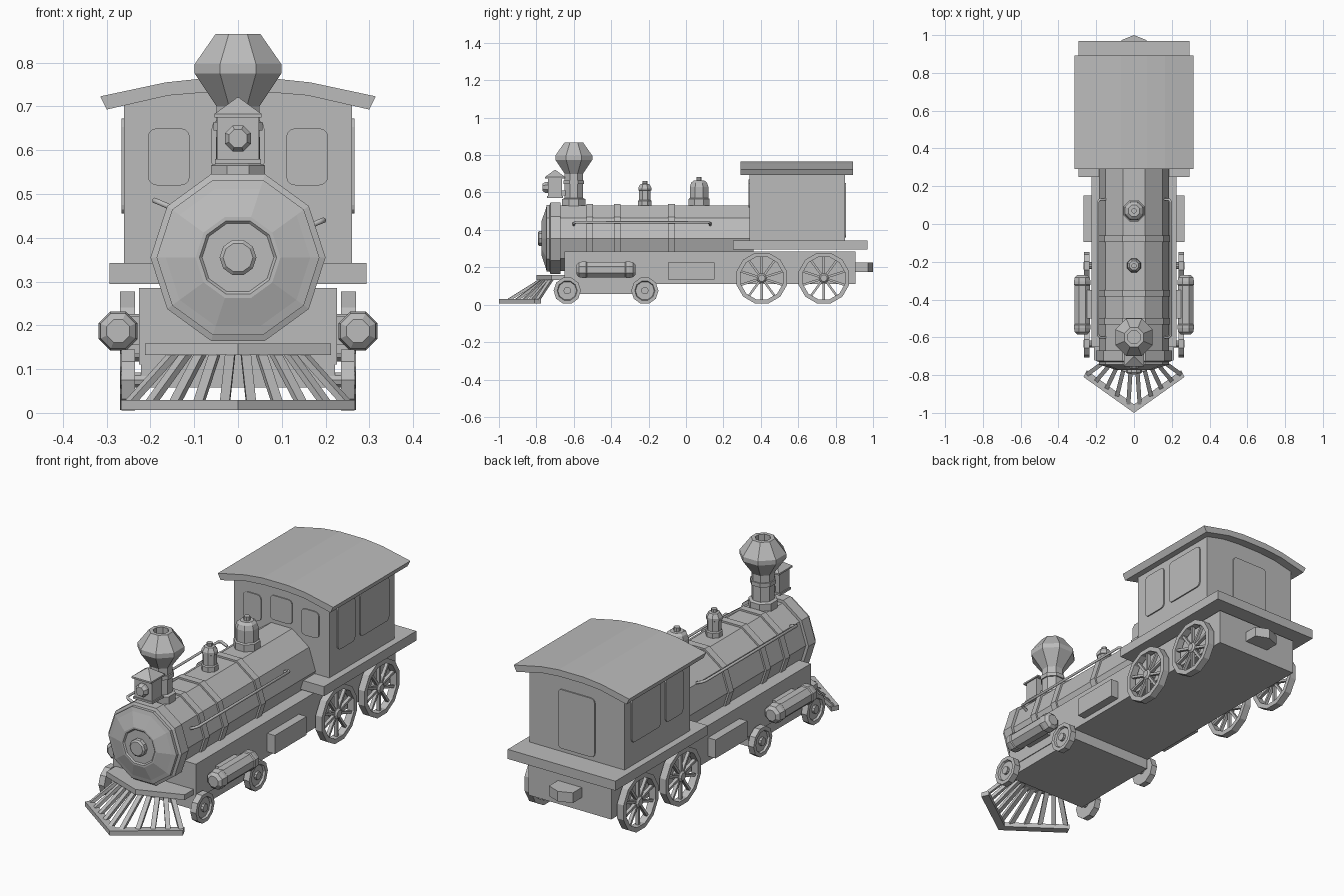
import bpy, bmesh, math
from mathutils import Vector

if "Cube" in bpy.data.objects:
    bpy.data.objects.remove(bpy.data.objects["Cube"], do_unlink=True)

grey = bpy.data.materials.new("plain grey")
grey.use_nodes = True
grey.diffuse_color = (0.5, 0.5, 0.5, 1)
bsdf = next(n for n in grey.node_tree.nodes if n.type == 'BSDF_PRINCIPLED')
bsdf.inputs["Base Color"].default_value = (0.5, 0.5, 0.5, 1)
bsdf.inputs["Roughness"].default_value = 0.8


def place(axis, u, v, h):
    """Map section coordinates u, v and length h to the world for an axis."""
    return Vector({'X': (h, u, v), 'Y': (u, h, v), 'Z': (u, v, h)}[axis])


def finish(name, bm):
    bmesh.ops.recalc_face_normals(bm, faces=bm.faces)
    mesh = bpy.data.meshes.new(name)
    bm.to_mesh(mesh)
    bm.free()
    mesh.materials.append(grey)
    obj = bpy.data.objects.new(name, mesh)
    bpy.context.collection.objects.link(obj)
    return obj


def loft(bm, rings, closed=False):
    rows = [[bm.verts.new(p) for p in ring] for ring in rings]
    n = len(rows[0])
    pairs = list(zip(rows, rows[1:])) + ([(rows[-1], rows[0])] if closed else [])
    for a, b in pairs:
        for i in range(n):
            j = (i + 1) % n
            bm.faces.new((a[i], a[j], b[j], b[i]))
    if not closed:
        bm.faces.new(rows[0])
        bm.faces.new(rows[-1])


def lathe(name, profile, n, axis, loc, phase=0.0, closed=False):
    """Turn (radius, height) pairs around an axis through loc."""
    bm = bmesh.new()
    turn = [phase + math.tau * i / n for i in range(n)]
    loft(bm, [[place(axis, r * math.cos(a), r * math.sin(a), h) + Vector(loc)
               for a in turn] for r, h in profile], closed)
    return finish(name, bm)


def prism(name, outline, axis, lo, hi):
    bm = bmesh.new()
    loft(bm, [[place(axis, u, v, h) for u, v in outline] for h in (lo, hi)])
    return finish(name, bm)


def box(name, x, y, z):
    return prism(name, [(x[0], y[0]), (x[1], y[0]), (x[1], y[1]), (x[0], y[1])], 'Z', *z)


def pane(name, u, v, axis, lo, hi, r=0.02):
    """Thin plate with rounded corners."""
    outline = []
    for k, (cu, cv) in enumerate([(u[1] - r, v[1] - r), (u[0] + r, v[1] - r),
                                  (u[0] + r, v[0] + r), (u[1] - r, v[0] + r)]):
        for s in range(4):
            a = math.pi / 2 * (k + s / 3)
            outline.append((cu + r * math.cos(a), cv + r * math.sin(a)))
    return prism(name, outline, axis, lo, hi)


def bars(name, ends, width, depth, up):
    """Straight rectangular bars between pairs of points."""
    bm = bmesh.new()
    for a, b in ends:
        a, b = Vector(a), Vector(b)
        side = (b - a).cross(Vector(up)).normalized()
        top = side.cross(b - a).normalized()
        corners = [side * sx * width / 2 + top * sz * depth / 2
                   for sx, sz in ((-1, -1), (1, -1), (1, 1), (-1, 1))]
        loft(bm, [[p + c for c in corners] for p in (a, b)])
    return finish(name, bm)


OCT = math.pi / 8

# Boiler, its bands and the smokebox door
MID = (0, 0, 0.355)
lathe("boiler", [(0.185, -0.7), (0.185, 0.36)], 10, 'Y', MID)
for i, y in enumerate((-0.515, -0.367, -0.078)):
    lathe(f"boiler_band_{i}", [(0.194, y - 0.018), (0.194, y + 0.018)], 10, 'Y', MID)
lathe("smokebox_front", [(0.2, -0.67), (0.2, -0.725), (0.186, -0.73), (0.186, -0.745),
                         (0.165, -0.75), (0.097, -0.772), (0.088, -0.772), (0.082, -0.766),
                         (0.042, -0.766), (0.042, -0.785), (0.034, -0.792)], 10, 'Y', MID)

# Chimney with a hollow top
CHIMNEY = (0, -0.6, 0)
lathe("chimney", [(0.067, 0.5), (0.067, 0.565), (0.053, 0.57), (0.053, 0.7), (0.107, 0.775),
                  (0.107, 0.797), (0.055, 0.866), (0.036, 0.866), (0.036, 0.8)],
      8, 'Z', CHIMNEY, OCT)
lathe("chimney_ring", [(0.06, 0.645), (0.06, 0.665)], 8, 'Z', CHIMNEY, OCT)

# Headlamp
box("lamp_body", (-0.048, 0.048), (-0.738, -0.662), (0.575, 0.68))
box("lamp_sill", (-0.053, 0.053), (-0.743, -0.657), (0.57, 0.58))
lathe("lamp_roof", [(0.076, 0.675), (0.076, 0.683), (0.004, 0.72)], 4, 'Z',
      (0, -0.7, 0), math.pi / 4)
lathe("lamp_lens", [(0.032, -0.73), (0.032, -0.752), (0.022, -0.766)], 8, 'Y', (0, 0, 0.627), OCT)
box("lamp_bracket", (-0.025, 0.025), (-0.7, -0.62), (0.585, 0.61))

# Domes on top of the boiler
lathe("sand_dome", [(0.039, 0.5), (0.039, 0.555), (0.034, 0.56), (0.034, 0.61), (0.038, 0.612),
                    (0.038, 0.625), (0.026, 0.645), (0.014, 0.647), (0.014, 0.662)],
      8, 'Z', (0, -0.22, 0), OCT)
lathe("steam_dome", [(0.061, 0.5), (0.061, 0.565), (0.054, 0.57), (0.054, 0.63), (0.046, 0.652),
                     (0.032, 0.663), (0.015, 0.663), (0.015, 0.682)], 8, 'Z', (0, 0.07, 0), OCT)

# Handrails, the right one set a little higher
for name, s, z in (("left_handrail", 1, 0.44), ("right_handrail", -1, 0.485)):
    x = 0.195 if s > 0 else 0.19
    curve = bpy.data.curves.new(name, 'CURVE')
    curve.dimensions = '3D'
    curve.bevel_depth = 0.007
    curve.bevel_resolution = 1
    curve.use_fill_caps = True
    path = [(x - 0.04, -0.6, z - 0.017), (x - 0.01, -0.6, z - 0.004), (x, -0.588, z),
            (x, 0.118, z), (x - 0.01, 0.13, z - 0.004), (x - 0.04, 0.13, z - 0.017)]
    spline = curve.splines.new('POLY')
    spline.points.add(len(path) - 1)
    for point, (px, py, pz) in zip(spline.points, path):
        point.co = (s * px, py, pz, 1)
    curve.materials.append(grey)
    bpy.context.collection.objects.link(bpy.data.objects.new(name, curve))

# Cab walls and curved roof
half = [(0.315, 0.723), (0.165, 0.755), (0.07, 0.765)]
roof_top = half + [(-x, z) for x, z in reversed(half)]
half_under = [(0.3, 0.693), (0.16, 0.725), (0.065, 0.733)]
roof_under = [(-x, z) for x, z in half_under] + half_under[::-1]
prism("cab_roof", roof_top + roof_under, 'Y', 0.292, 0.893)
prism("cab_walls", [(-0.26, 0.33), (0.26, 0.33), (0.26, 0.71), (0.16, 0.735),
                    (-0.16, 0.735), (-0.26, 0.71)], 'Y', 0.34, 0.85)
box("cab_platform", (-0.294, 0.294), (0.25, 0.97), (0.295, 0.342))

# Cab windows and rear door
pane("front_window_middle", (-0.06, 0.06), (0.55, 0.67), 'Y', 0.335, 0.345)
pane("rear_door", (-0.1, 0.1), (0.36, 0.65), 'Y', 0.848, 0.856)
for side, s in (("left", 1), ("right", -1)):
    pane(f"{side}_front_window", sorted((s * 0.11, s * 0.206)), (0.52, 0.65), 'Y', 0.335, 0.345)
    pane(f"{side}_narrow_window", (0.4, 0.535), (0.455, 0.673), 'X', s * 0.258, s * 0.266)
    pane(f"{side}_wide_window", (0.575, 0.8), (0.455, 0.673), 'X', s * 0.258, s * 0.266)

# Frame, front truck and rear coupler
box("main_frame", (-0.226, 0.226), (-0.65, 0.905), (0.11, 0.285))
box("front_truck", (-0.222, 0.222), (-0.65, -0.17), (0.058, 0.12))
prism("coupler", [(-0.065, 0.89), (0.065, 0.89), (0.065, 0.974), (0, 1.0), (-0.065, 0.974)],
      'Z', 0.175, 0.225)

# Cowcatcher
prism("cowcatcher_beam", [(-0.213, -0.64), (0.213, -0.64), (0.213, -0.72), (0, -0.8),
                          (-0.213, -0.72)], 'Z', 0.132, 0.158)
prism("cowcatcher_rail", [(0, -1), (0.267, -0.81), (0.25, -0.775), (0, -0.955),
                          (-0.25, -0.775), (-0.267, -0.81)], 'Z', 0.007, 0.03)
slats = []
for s in (1, -1):
    for x in (0.03, 0.09, 0.145, 0.2, 0.248):
        slats.append(((s * x * 0.58, -0.775 + x * 0.22, 0.138),
                      (s * x, -0.975 + x * 0.72, 0.022)))
bars("cowcatcher_slats", slats, 0.022, 0.015, (0, 0, 1))

# Wheels, cylinders and side boxes on both sides
for side, s in (("left", 1), ("right", -1)):
    for i, y in enumerate((0.405, 0.737)):
        hub = (0, y, 0.142)
        lathe(f"{side}_driving_rim_{i}", [(0.14, s * 0.235), (0.14, s * 0.27),
                                          (0.117, s * 0.27), (0.117, s * 0.235)],
              12, 'X', hub, math.pi / 12, closed=True)
        lathe(f"{side}_driving_hub_{i}", [(0.026, s * 0.21), (0.026, s * 0.262),
                                          (0.018, s * 0.27)], 10, 'X', hub)
        spokes = []
        for k in range(10):
            a = math.tau * (k + 0.5) / 10
            c, d = math.cos(a), math.sin(a)
            spokes.append(((s * 0.252, y + 0.02 * c, 0.142 + 0.02 * d),
                           (s * 0.252, y + 0.119 * c, 0.142 + 0.119 * d)))
        bars(f"{side}_driving_spokes_{i}", spokes, 0.012, 0.016, (1, 0, 0))
    for i, y in enumerate((-0.635, -0.22)):
        lathe(f"{side}_small_wheel_{i}", [(0.018, s * 0.2), (0.018, s * 0.235), (0.073, s * 0.235),
                                          (0.073, s * 0.266), (0.054, s * 0.266), (0.05, s * 0.256),
                                          (0.02, s * 0.256), (0.02, s * 0.268)],
              10, 'X', (0, y, 0.075))
    lathe(f"{side}_cylinder", [(0.028, -0.585), (0.043, -0.572), (0.048, -0.55), (0.048, -0.535),
                               (0.044, -0.53), (0.044, -0.325), (0.048, -0.32), (0.048, -0.305),
                               (0.043, -0.283), (0.028, -0.27)], 8, 'Y',
          (s * 0.274, 0, 0.187), OCT)
    box(f"{side}_cylinder_mount", sorted((s * 0.2, s * 0.26)), (-0.5, -0.35), (0.155, 0.22))
    box(f"{side}_tool_box", sorted((s * 0.2, s * 0.268)), (-0.095, 0.152), (0.135, 0.226))
